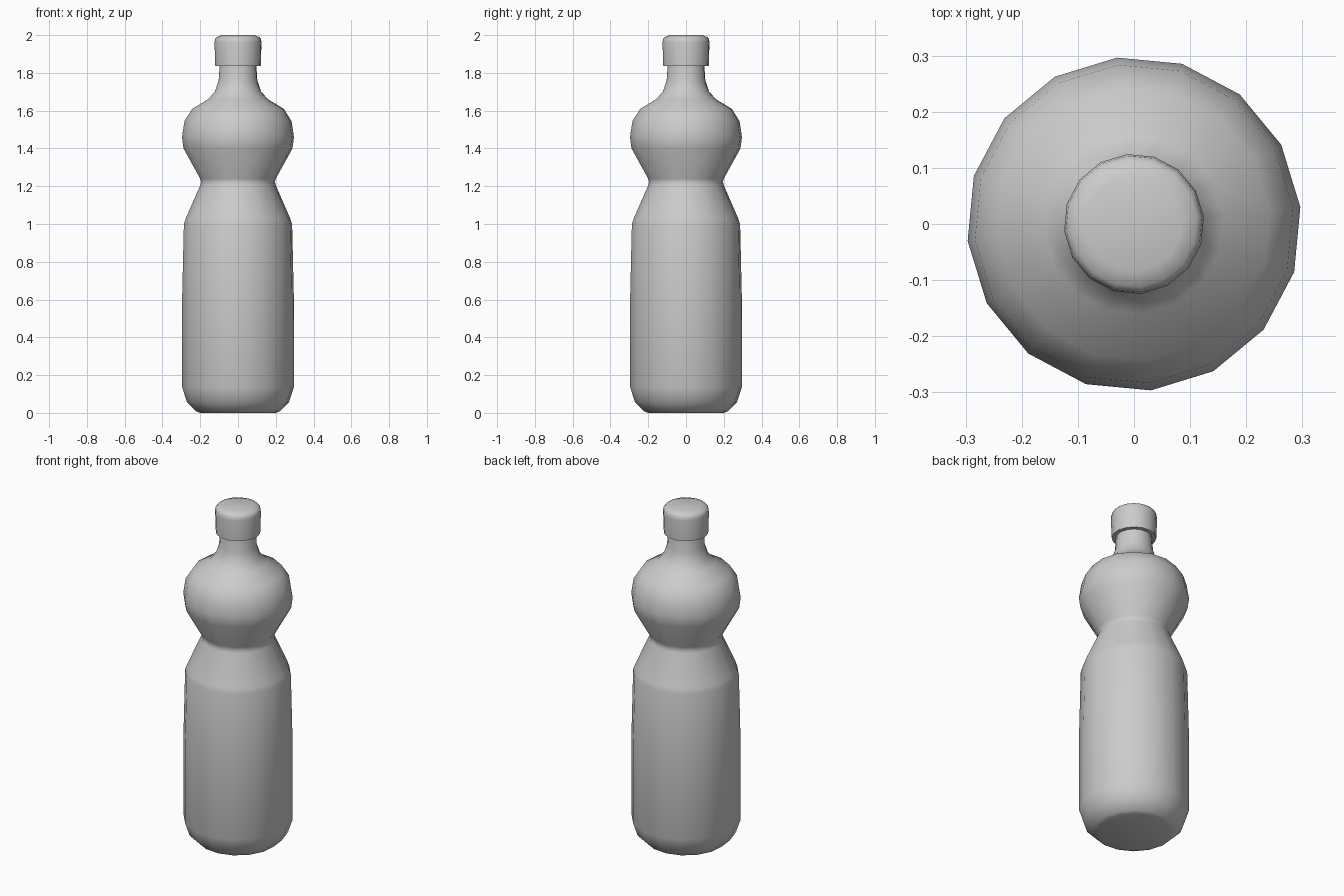
import bpy, math

if "Cube" in bpy.data.objects:
    bpy.data.objects.remove(bpy.data.objects["Cube"])

SIDES = 16
OFFSET = math.radians(5.8)


def lathe(name, profile):
    """Revolve (radius, z) points into a closed, smooth-shaded solid."""
    verts, faces = [], []
    for r, z in profile:
        for i in range(SIDES):
            a = OFFSET + 2 * math.pi * i / SIDES
            verts.append((r * math.cos(a), r * math.sin(a), z))
    for k in range(len(profile) - 1):
        for i in range(SIDES):
            j = (i + 1) % SIDES
            a, b = k * SIDES, (k + 1) * SIDES
            faces.append((a + i, a + j, b + j, b + i))
    faces.append(tuple(reversed(range(SIDES))))
    faces.append(tuple(range(len(verts) - SIDES, len(verts))))
    mesh = bpy.data.meshes.new(name)
    mesh.from_pydata(verts, [], faces)
    obj = bpy.data.objects.new(name, mesh)
    bpy.context.collection.objects.link(obj)
    bpy.ops.object.select_all(action='DESELECT')
    obj.select_set(True)
    bpy.context.view_layer.objects.active = obj
    bpy.ops.object.shade_smooth_by_angle(angle=math.radians(50))
    return obj


# Body: rounded base, straight barrel, pinched waist, shoulder and neck
lathe("bottle_body", [
    (0.20, 0.0), (0.222, 0.008), (0.272, 0.058), (0.297, 0.135),
    (0.297, 0.62), (0.288, 1.0), (0.278, 1.03),
    (0.201, 1.205), (0.197, 1.222), (0.201, 1.24),
    (0.290, 1.40), (0.298, 1.46), (0.285, 1.545), (0.243, 1.61),
    (0.160, 1.66), (0.123, 1.70), (0.103, 1.76), (0.097, 1.85),
])

# Screw cap, slightly rounded at the top rim
lathe("bottle_cap", [
    (0.121, 1.837), (0.125, 1.96), (0.122, 1.98), (0.113, 1.99), (0.085, 2.0),
])
